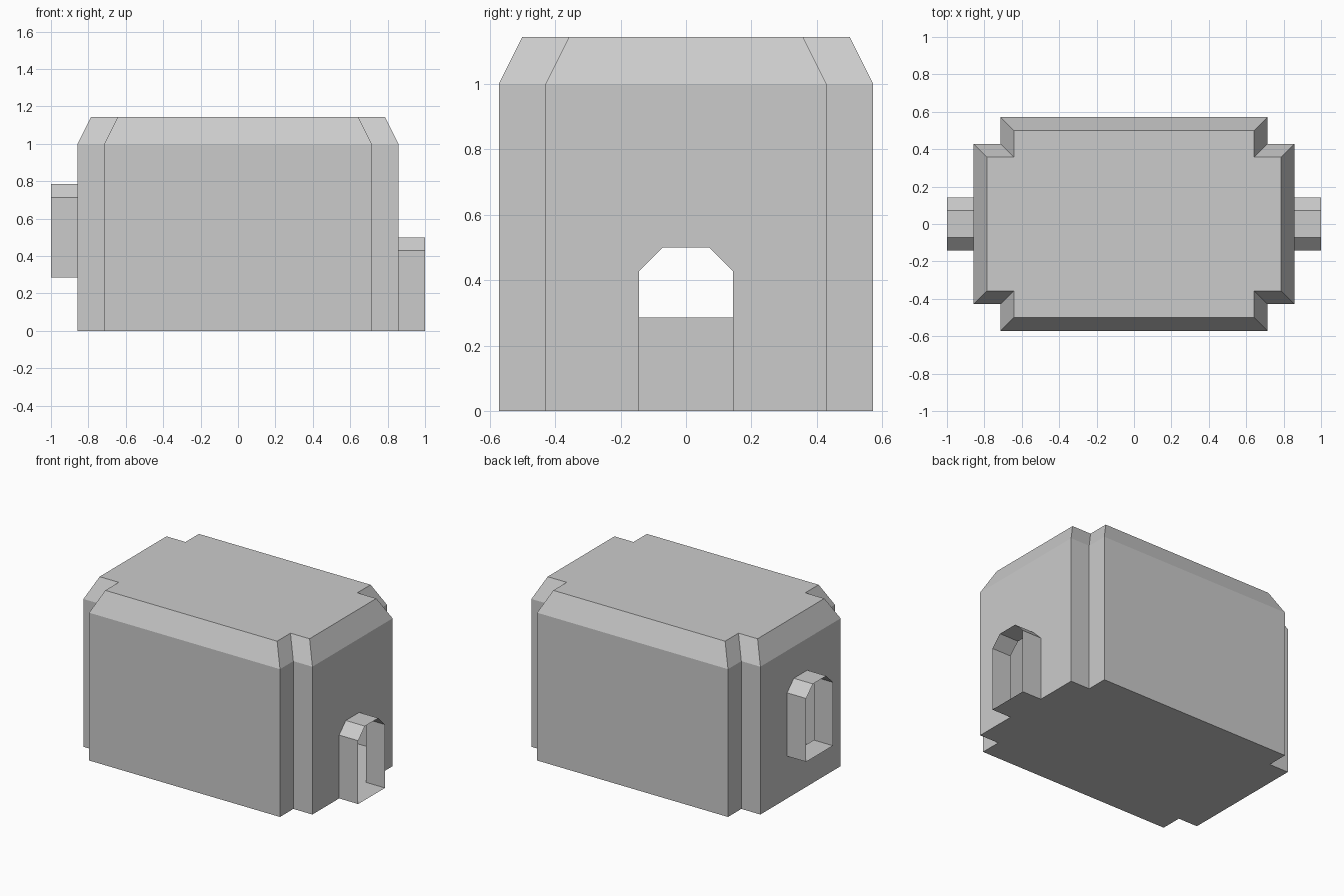
import bpy, bmesh

if "Cube" in bpy.data.objects:
    bpy.data.objects.remove(bpy.data.objects["Cube"])

U = 1 / 7            # base module
WALL_TOP, ROOF_TOP = 7 * U, 8 * U
BEVEL = U / 2        # roof edge inset

grey = bpy.data.materials.new("light grey")
grey.diffuse_color = (0.6, 0.6, 0.6, 1)
grey.use_nodes = True
grey.node_tree.nodes["Principled BSDF"].inputs["Base Color"].default_value = grey.diffuse_color


def finish(name, bm):
    mesh = bpy.data.meshes.new(name)
    bm.to_mesh(mesh)
    bm.free()
    mesh.materials.append(grey)
    obj = bpy.data.objects.new(name, mesh)
    bpy.context.collection.objects.link(obj)
    return obj


def add_face(bm, points):
    pts = [p for i, p in enumerate(points) if p != points[i - 1]]
    bm.faces.new([bm.verts.new(p) for p in pts])


def arch(z):
    """Opening profile (y, z) with chamfered top corners, base at height z."""
    return [(-U, z), (U, z), (U, z + 3 * U), (U / 2, z + 3.5 * U),
            (-U / 2, z + 3.5 * U), (-U, z + 3 * U)]


# Plan outline: rectangle with notched corners
quarter = [(6 * U, 3 * U), (5 * U, 3 * U), (5 * U, 4 * U)]
plan = []
for sx, sy, step in ((1, 1, 1), (-1, 1, -1), (-1, -1, 1), (1, -1, -1)):
    plan += [(sx * x, sy * y) for x, y in quarter[::step]]


def ring(z, inset=0.0):
    return [(x - inset * (1 if x > 0 else -1),
             y - inset * (1 if y > 0 else -1), z) for x, y in plan]


# Hollow body shell: floor, walls, sloped roof edge and flat roof
bm = bmesh.new()
base, eaves, roof = ring(0), ring(WALL_TOP), ring(ROOF_TOP, BEVEL)
add_face(bm, base)
add_face(bm, roof)
for i in range(12):
    j = (i + 1) % 12
    add_face(bm, [eaves[i], eaves[j], roof[j], roof[i]])
    end_wall = abs(base[i][0] - base[j][0]) < 1e-6 and abs(base[i][0]) > 5.5 * U
    if not end_wall:
        add_face(bm, [base[i], base[j], eaves[j], eaves[i]])

# End walls, each made of two halves around its opening
for x, z in ((6 * U, 0.0), (-6 * U, 2 * U)):
    for s in (-1, 1):
        half = [(3 * U, 0.0)]
        half += [(0.0, 0.0), (0.0, z)] if z else []
        half += [(U, z), (U, z + 3 * U), (U / 2, z + 3.5 * U),
                 (0.0, z + 3.5 * U), (0.0, WALL_TOP), (3 * U, WALL_TOP)]
        add_face(bm, [(x, s * y, h) for y, h in half])
bmesh.ops.remove_doubles(bm, verts=bm.verts, dist=1e-5)
bmesh.ops.recalc_face_normals(bm, faces=bm.faces)
finish("body", bm)

# Thin open tubes projecting from the two openings
for name, side, z in (("door_frame", 1, 0.0), ("window_frame", -1, 2 * U)):
    bm = bmesh.new()
    profile = arch(z)[::side]
    for i, p in enumerate(profile):
        q = profile[(i + 1) % 6]
        x0, x1 = side * 6 * U, side * 7 * U
        add_face(bm, [(x0, *p), (x0, *q), (x1, *q), (x1, *p)])
    bmesh.ops.remove_doubles(bm, verts=bm.verts, dist=1e-5)
    finish(name, bm)
